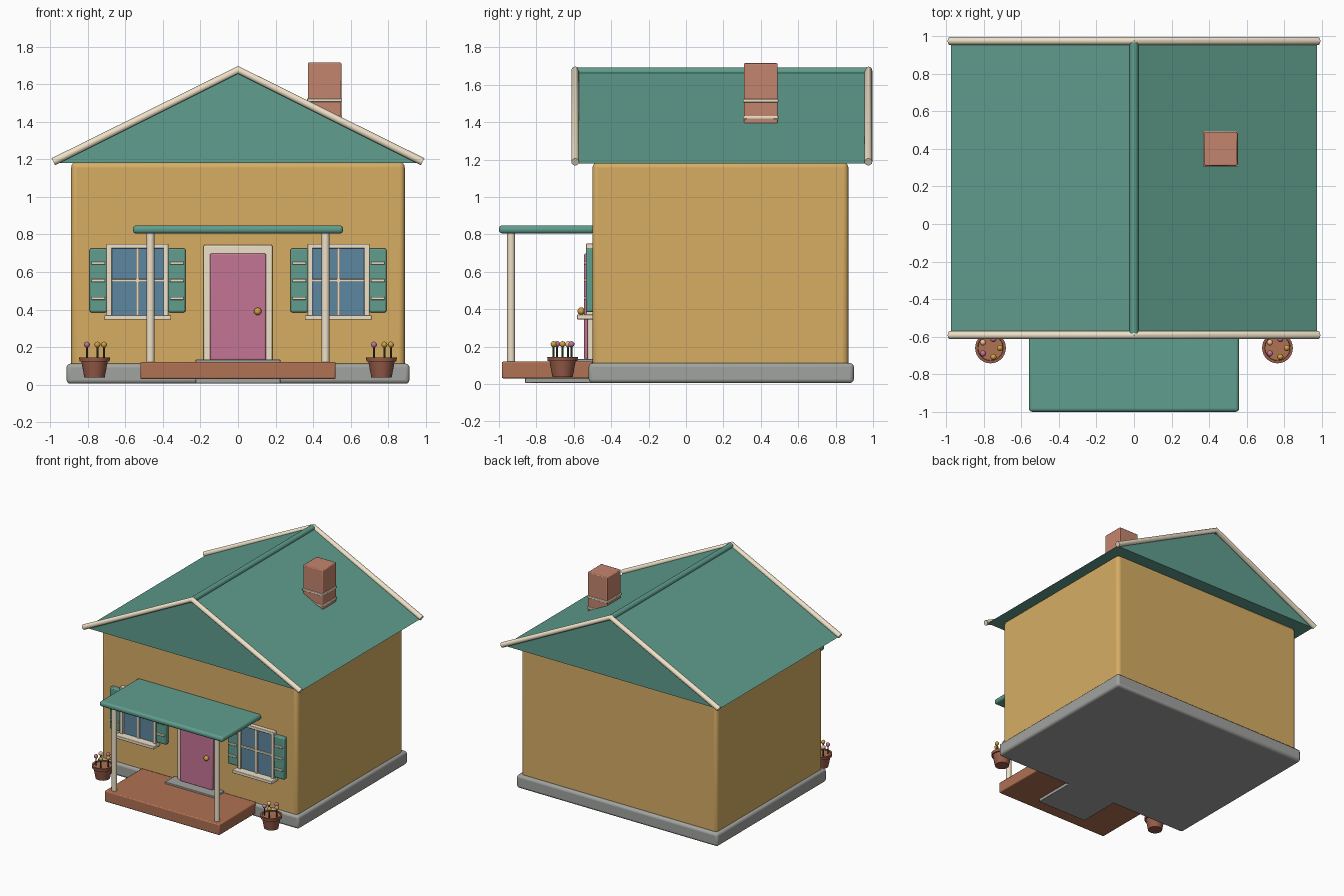
import bpy, bmesh
from math import cos, sin, pi, radians

if "Cube" in bpy.data.objects:
    bpy.data.objects.remove(bpy.data.objects["Cube"])


def material(name, r, g, b):
    m = bpy.data.materials.new(name)
    m.diffuse_color = tuple((c / 255) ** 2.2 for c in (r, g, b)) + (1,)
    m.use_nodes = True
    m.node_tree.nodes["Principled BSDF"].inputs["Base Color"].default_value = m.diffuse_color
    return m


WALL = material("ochre", 214, 172, 100)
GREEN = material("green", 96, 156, 140)
CREAM = material("cream", 238, 224, 198)
BRICK = material("brick", 196, 132, 110)
DECK = material("terracotta", 174, 112, 84)
POT = material("clay", 150, 92, 74)
STONE = material("stone", 160, 162, 158)
PINK = material("pink", 196, 116, 148)
GLASS = material("glass", 94, 134, 160)
GOLD = material("gold", 208, 160, 70)
PEACH = material("peach", 240, 190, 150)
STEM = material("stem", 60, 80, 50)


def finish(name, bm, mat, bevel=0, segments=3):
    me = bpy.data.meshes.new(name)
    bmesh.ops.recalc_face_normals(bm, faces=bm.faces)
    bm.to_mesh(me)
    bm.free()
    ob = bpy.data.objects.new(name, me)
    bpy.context.collection.objects.link(ob)
    me.materials.append(mat)
    if bevel:
        mod = ob.modifiers.new("Bevel", "BEVEL")
        mod.width, mod.segments = bevel, segments
    bpy.ops.object.select_all(action="DESELECT")
    ob.select_set(True)
    bpy.context.view_layer.objects.active = ob
    bpy.ops.object.shade_smooth_by_angle(angle=radians(35))
    return ob


def box(name, x, y, z, mat, bevel=0.004, segments=2):
    """Box from (min, max) ranges."""
    bm = bmesh.new()
    bmesh.ops.create_cube(bm, size=1)
    for v in bm.verts:
        v.co = [(r[0] + r[1]) / 2 + c * (r[1] - r[0]) for r, c in zip((x, y, z), v.co)]
    return finish(name, bm, mat, bevel, segments)


def lathe(name, x, y, profile, mat, n=24):
    """Revolve (radius, z) points around a vertical axis, capped at both ends."""
    bm = bmesh.new()
    rings = [[bm.verts.new((x + r * cos(2 * pi * i / n), y + r * sin(2 * pi * i / n), z))
              for i in range(n)] for r, z in profile]
    for a, b in zip(rings, rings[1:]):
        for i in range(n):
            j = (i + 1) % n
            bm.faces.new((a[i], a[j], b[j], b[i]))
    bm.faces.new(rings[0])
    bm.faces.new(rings[-1])
    return finish(name, bm, mat)


def ball(name, loc, r, mat):
    bm = bmesh.new()
    bmesh.ops.create_uvsphere(bm, u_segments=16, v_segments=10, radius=r)
    bmesh.ops.translate(bm, verts=bm.verts, vec=loc)
    return finish(name, bm, mat)


def tube(name, points, r, mat):
    """Round bar along a polyline."""
    cu = bpy.data.curves.new(name, "CURVE")
    cu.dimensions, cu.bevel_depth, cu.bevel_resolution = "3D", r, 4
    cu.use_fill_caps = True
    sp = cu.splines.new("POLY")
    sp.points.add(len(points) - 1)
    for p, co in zip(sp.points, points):
        p.co = (*co, 1)
    cu.materials.append(mat)
    ob = bpy.data.objects.new(name, cu)
    bpy.context.collection.objects.link(ob)
    bpy.ops.object.select_all(action="DESELECT")
    ob.select_set(True)
    bpy.context.view_layer.objects.active = ob
    bpy.ops.object.convert(target="MESH")
    bpy.ops.object.shade_smooth_by_angle(angle=radians(40))


# House body
box("foundation", (-.913, .913), (-.52, .897), (.005, .112), STONE, .02, 3)
box("walls", (-.888, .888), (-.5, .868), (.06, 1.185), WALL, .028, 4)

# Gable roof: a solid triangular prism
bm = bmesh.new()
ends = [[bm.verts.new((x, y, z)) for x, z in ((-.975, 1.18), (.975, 1.18), (0, 1.675))]
        for y in (-.58, .965)]
bm.faces.new(ends[0])
bm.faces.new(ends[1])
for i in range(3):
    j = (i + 1) % 3
    bm.faces.new((ends[0][i], ends[0][j], ends[1][j], ends[1][i]))
finish("roof", bm, GREEN)
for label, y in (("front", -.592), ("back", .975)):
    tube(label + "_roof_trim", [(-.983, y, 1.187), (0, y, 1.676), (.983, y, 1.187)], .021, CREAM)
tube("roof_ridge", [(0, -.582, 1.669), (0, .975, 1.669)], .024, GREEN)

# Chimney with two thin bands
box("chimney", (.372, .55), (.31, .49), (1.25, 1.715), BRICK, .006)
for i, z in enumerate((1.515, 1.425)):
    box(f"chimney_band_{i}", (.367, .555), (.305, .495), (z - .009, z + .009), CREAM)

# Porch
box("porch_deck", (-.52, .52), (-.985, -.5), (.03, .12), DECK, .008)
box("porch_base", (-.225, .225), (-.86, -.5), (.006, .034), STONE)
box("porch_canopy", (-.56, .56), (-1, -.49), (.805, .848), GREEN, .018, 4)
for label, x in (("left", -.466), ("right", .466)):
    lathe(label + "_porch_post", x, -.935, [(.021, .115), (.021, .815)], CREAM)

# Door
box("doorstep", (-.225, .225), (-.625, -.5), (.115, .134), STONE)
box("door_frame", (-.183, .183), (-.527, -.48), (.12, .745), CREAM, .008)
box("door", (-.15, .15), (-.545, -.49), (.13, .698), PINK, .008)
ball("door_knob", (.105, -.56, .39), .02, GOLD)


def window(side, cx):
    def part(name, x, y, z, mat, bevel=.004):
        box(f"{side}_window_{name}", (cx + x[0], cx + x[1]), y, z, mat, bevel)
    part("glass", (-.145, .145), (-.52, -.49), (.37, .735), GLASS, 0)
    for i, s in enumerate((-1, 1)):
        part(f"jamb_{i}", sorted((s * .137, s * .165)), (-.535, -.49), (.365, .74), CREAM)
        # Shutter and its slats
        a, b = sorted((s * .163, s * .255))
        part(f"shutter_{i}", (a, b), (-.535, -.49), (.385, .725), GREEN, .008)
        for k, z in enumerate((.46, .555, .648)):
            part(f"slat_{i}_{k}", (a + .009, b - .009), (-.545, -.52), (z - .008, z + .008), CREAM)
    part("head", (-.165, .165), (-.535, -.49), (.725, .75), CREAM)
    part("mullion", (-.009, .009), (-.53, -.49), (.37, .735), CREAM, .002)
    part("crossbar", (-.145, .145), (-.53, -.49), (.546, .562), CREAM, .002)
    part("sill", (-.178, .178), (-.583, -.49), (.346, .371), CREAM)


def flower_pot(side, cx):
    cy = -.66
    lathe(side + "_pot", cx, cy, [(.054, .037), (.07, .122), (.08, .122), (.082, .144),
                                  (.068, .144), (.066, .136)], POT, 28)
    lathe(side + "_pot_soil", cx, cy, [(.066, .13), (.066, .139)], DECK)
    for i, mat in enumerate((GOLD, PINK, PEACH, PINK, GOLD)):
        x, y = cx + .05 * cos(2 * pi * i / 5), cy + .05 * sin(2 * pi * i / 5)
        lathe(f"{side}_stem_{i}", x, y, [(.005, .13), (.005, .21)], STEM, 8)
        ball(f"{side}_flower_{i}", (x, y, .213), .016, mat)


for label, s in (("left", -1), ("right", 1)):
    window(label, s * .535)
    flower_pot(label, s * .764)
